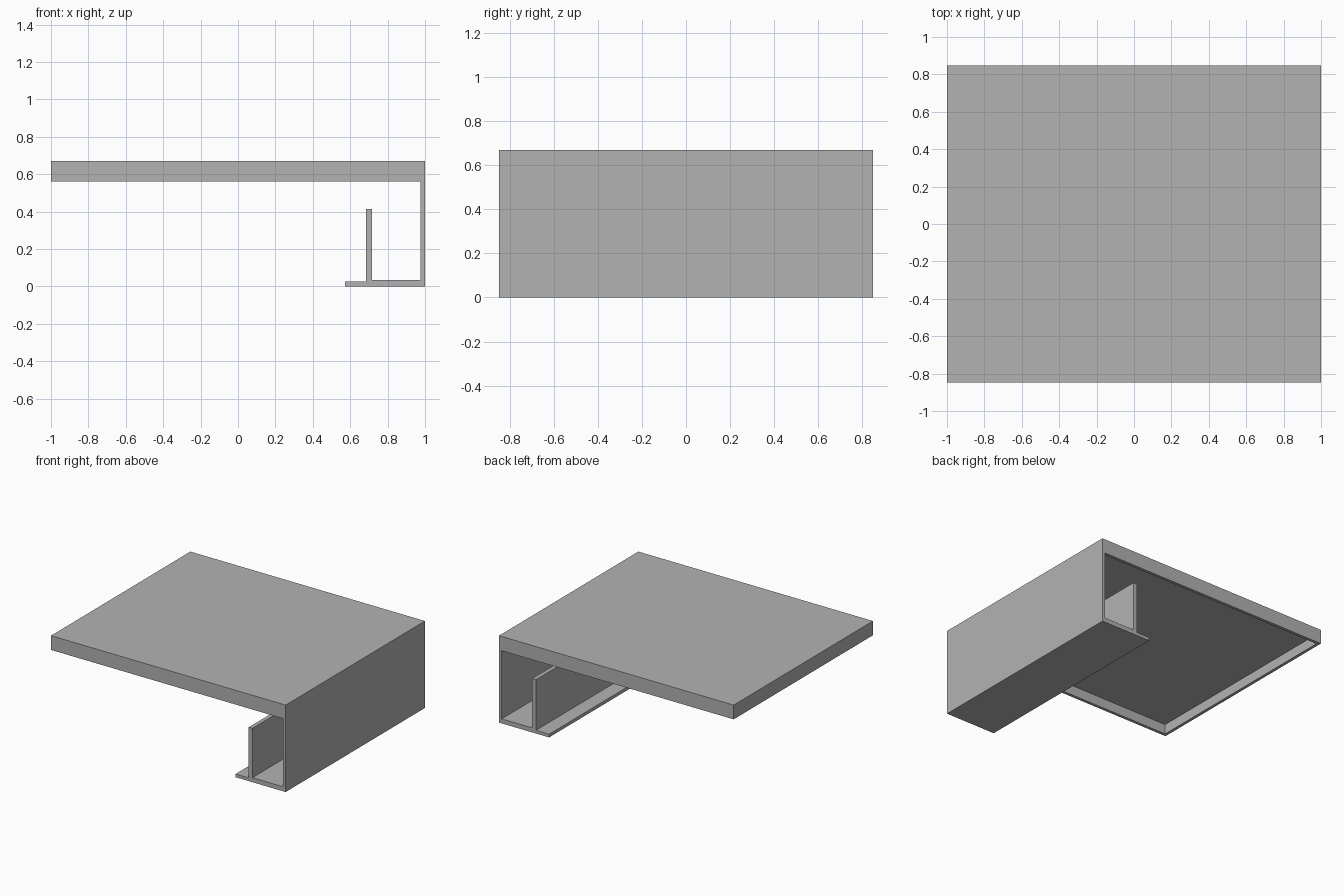
import bpy
import bmesh

if "Cube" in bpy.data.objects:
    bpy.data.objects.remove(bpy.data.objects["Cube"], do_unlink=True)

HALF_X, HALF_Y = 1.0, 0.848
TOP, RIM_BOTTOM = 0.67, 0.56
WALL = 0.023      # rim and side wall thickness
PLATE = 0.035     # top panel and floor thickness

grey = bpy.data.materials.new("light grey")
grey.use_nodes = True
colour = (0.448, 0.448, 0.448, 1)
grey.diffuse_color = colour
grey.node_tree.nodes["Principled BSDF"].inputs["Base Color"].default_value = colour


def finish(name, bm):
    bmesh.ops.recalc_face_normals(bm, faces=bm.faces)
    mesh = bpy.data.meshes.new(name)
    bm.to_mesh(mesh)
    bm.free()
    mesh.materials.append(grey)
    obj = bpy.data.objects.new(name, mesh)
    bpy.context.collection.objects.link(obj)
    return obj


def extrude_profile(name, points):
    """Extrude an x-z outline along the full depth."""
    bm = bmesh.new()
    face = bm.faces.new([bm.verts.new((x, -HALF_Y, z)) for x, z in points])
    result = bmesh.ops.extrude_face_region(bm, geom=[face])
    verts = [g for g in result["geom"] if isinstance(g, bmesh.types.BMVert)]
    bmesh.ops.translate(bm, verts=verts, vec=(0, 2 * HALF_Y, 0))
    return finish(name, bm)


# Top panel: a box hollowed from below, leaving a thin rim
bm = bmesh.new()
bmesh.ops.create_cube(bm, size=1)
bmesh.ops.scale(bm, verts=bm.verts, vec=(2 * HALF_X, 2 * HALF_Y, TOP - RIM_BOTTOM))
bmesh.ops.translate(bm, verts=bm.verts, vec=(0, 0, (TOP + RIM_BOTTOM) / 2))
bm.normal_update()
underside = min(bm.faces, key=lambda f: f.calc_center_median().z)
bmesh.ops.inset_region(bm, faces=[underside], thickness=WALL, use_even_offset=True)
result = bmesh.ops.extrude_face_region(bm, geom=[underside])
pocket = [g for g in result["geom"] if isinstance(g, bmesh.types.BMVert)]
for v in pocket:
    v.co.z = TOP - PLATE
if underside.is_valid:
    bmesh.ops.delete(bm, geom=[underside], context="FACES_ONLY")
finish("top_panel", bm)

# Side wall, floor, upright and lip in one folded section
inner = HALF_X - WALL
extrude_profile("side_channel", [
    (HALF_X, 0), (HALF_X, RIM_BOTTOM), (inner, RIM_BOTTOM), (inner, PLATE),
    (0.717, PLATE), (0.717, 0.415), (0.685, 0.415), (0.685, 0.025),
    (0.573, 0.025), (0.573, 0),
])
